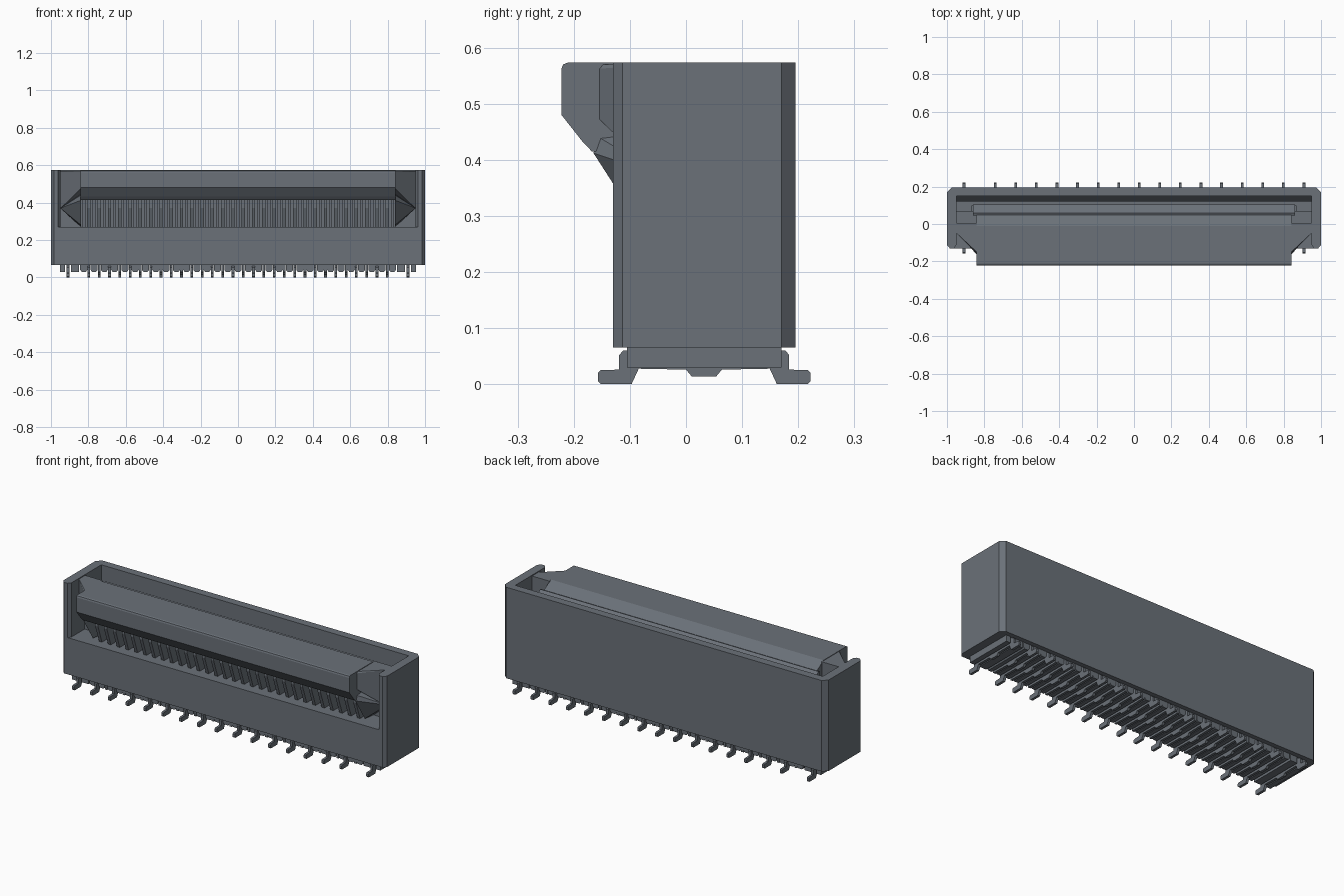
import bpy, bmesh
from mathutils import Vector

if "Cube" in bpy.data.objects:
    bpy.data.objects.remove(bpy.data.objects["Cube"], do_unlink=True)

grey = bpy.data.materials.new("slate grey plastic")
grey.use_nodes = True
COLOR = (0.145, 0.165, 0.19, 1)
grey.diffuse_color = COLOR
grey.node_tree.nodes["Principled BSDF"].inputs["Base Color"].default_value = COLOR


def add_prism(bm, pts, a, b, axis):
    """Extrude a polygon from a to b; axis 'x' takes (y, z), 'z' takes (x, y)."""
    def place(p, t):
        return Vector((t, p[0], p[1])) if axis == "x" else Vector((p[0], p[1], t))
    lo = [bm.verts.new(place(p, a)) for p in pts]
    hi = [bm.verts.new(place(p, b)) for p in pts]
    n = len(pts)
    bm.faces.new(lo[::-1])
    bm.faces.new(hi)
    for i in range(n):
        j = (i + 1) % n
        bm.faces.new((lo[i], lo[j], hi[j], hi[i]))


def add_box(bm, x0, x1, y0, y1, z0, z1):
    add_prism(bm, [(x0, y0), (x1, y0), (x1, y1), (x0, y1)], z0, z1, "z")


def add_hull(bm, pts):
    vs = [bm.verts.new(p) for p in pts]
    bmesh.ops.convex_hull(bm, input=vs)


def finish(bm, name):
    bmesh.ops.recalc_face_normals(bm, faces=bm.faces)
    me = bpy.data.meshes.new(name)
    bm.to_mesh(me)
    bm.free()
    me.materials.append(grey)
    ob = bpy.data.objects.new(name, me)
    bpy.context.collection.objects.link(ob)
    return ob


PITCH = 0.055
contacts = [-0.797 + PITCH * i for i in range(30)]

# Surrounding wall: U-shaped plan with chamfered corners
bm = bmesh.new()
half = [(0.95, 0.15), (0.95, -0.113), (0.962, -0.13), (0.985, -0.13),
        (1.0, -0.113), (1.0, 0.17), (0.975, 0.195)]
plan = half + [(-x, y) for x, y in half[::-1]]
add_prism(bm, plan, 0.27, 0.573, "z")
finish(bm, "housing_wall")

# Solid lower housing with the same outer outline
bm = bmesh.new()
half = [(0.985, -0.13), (1.0, -0.113), (1.0, 0.17), (0.975, 0.195)]
add_prism(bm, half + [(-x, y) for x, y in half[::-1]], 0.065, 0.27, "z")
finish(bm, "housing_base")

# Sloped lip inside the back wall
bm = bmesh.new()
add_prism(bm, [(0.151, 0.27), (0.12, 0.27), (0.12, 0.43), (0.151, 0.47)], -0.95, 0.95, "x")
finish(bm, "back_wall_lip")

# Backing block behind the contacts, and upright fins of the insertion slot
bm = bmesh.new()
add_box(bm, -0.87, 0.87, 0.0, 0.10, 0.27, 0.45)
finish(bm, "slot_backing")
bm = bmesh.new()
for x in contacts:
    add_prism(bm, [(-0.075, 0.27), (0.01, 0.27), (0.01, 0.43), (-0.11, 0.43), (-0.11, 0.37)],
              x - 0.009, x + 0.009, "x")
for i in range(31):
    x = -0.8245 + PITCH * i
    add_prism(bm, [(-0.04, 0.27), (0.01, 0.27), (0.01, 0.43), (-0.05, 0.43)],
              x - 0.008, x + 0.008, "x")
finish(bm, "slot_fins")

# Flip lock bar
bm = bmesh.new()
bar = [(-0.222, 0.48), (-0.222, 0.562), (-0.219, 0.57), (-0.211, 0.573), (-0.01, 0.573),
       (0.05, 0.535), (0.05, 0.415), (-0.09, 0.415), (-0.09, 0.34), (-0.10, 0.335),
       (-0.13, 0.367), (-0.165, 0.412), (-0.185, 0.435)]
bar = [p for p in bar if p[1] > 0.41] 
bar.insert(-2, (-0.155, 0.415))
bar = [(-0.222, 0.48), (-0.222, 0.562), (-0.219, 0.57), (-0.211, 0.573), (-0.01, 0.573),
       (0.05, 0.535), (0.05, 0.415), (-0.168, 0.415), (-0.185, 0.433)]
add_prism(bm, bar, -0.843, 0.843, "x")
finish(bm, "lock_bar")
bm = bmesh.new()
add_prism(bm, [(0.045, 0.43), (0.045, 0.535), (0.058, 0.54), (0.104, 0.505), (0.104, 0.43)],
          -0.86, 0.86, "x")
finish(bm, "lock_bar_back_edge")

# Lock wings, pivots and slanted guides at both ends
for s, side in ((1, "left"), (-1, "right")):
    bm = bmesh.new()
    add_hull(bm, [(s * x, y, z) for x, y, z in (
        (0.84, -0.157, 0.562), (0.84, -0.15, 0.57), (0.84, -0.157, 0.475),
        (0.948, -0.05, 0.57), (0.948, -0.05, 0.37), (0.84, 0.005, 0.57),
        (0.948, 0.005, 0.57), (0.84, 0.005, 0.37), (0.948, 0.005, 0.37))])
    finish(bm, side + "_lock_wing")
    bm = bmesh.new()
    add_hull(bm, [(s * x, y, z) for x, y, z in (
        (0.84, -0.13, 0.367), (0.84, -0.165, 0.412), (0.84, -0.155, 0.44),
        (0.84, -0.08, 0.28), (0.95, -0.04, 0.37), (0.84, 0.02, 0.27),
        (0.95, 0.02, 0.37), (0.84, 0.02, 0.46))])
    finish(bm, side + "_slot_guide")
    bm = bmesh.new()
    x0, x1 = sorted((s * 0.84, s * 0.95))
    add_box(bm, x0, x1, 0.004, 0.07, 0.27, 0.49)
    finish(bm, side + "_pivot_block")

# Underside: end feet and a row of rounded ribs
bm = bmesh.new()
for x in [-0.8245 + PITCH * i for i in range(31)]:
    add_prism(bm, [(x - 0.019, -0.105), (x + 0.019, -0.105), (x + 0.019, 0.17), (x - 0.019, 0.17)],
              0.04, 0.07, "z")
    add_hull(bm, [(x + dx, y, z) for y in (-0.105, 0.17)
                  for dx, z in ((-0.019, 0.04), (0.019, 0.04), (-0.011, 0.03), (0.011, 0.03))])
for s in (1, -1):
    for a, b in ((0.925, 0.953), (0.85, 0.893)):
        x0, x1 = sorted((s * a, s * b))
        add_box(bm, x0, x1, -0.105, 0.17, 0.03, 0.07)
finish(bm, "underside_ribs")

# Contact strips running through the underside, with a small central foot
bm = bmesh.new()
strip = [(-0.105, 0.07), (-0.105, 0.028), (0.0, 0.026), (0.01, 0.014),
         (0.054, 0.014), (0.064, 0.026), (0.17, 0.028), (0.17, 0.07)]
for x in contacts + [-0.909, 0.909]:
    add_prism(bm, strip, x - 0.007, x + 0.007, "x")
finish(bm, "contact_strips")

# Solder legs: alternating front and back rows plus one at each corner
front_leg = [(-0.152, 0.0), (-0.097, 0.0), (-0.085, 0.026), (-0.085, 0.06), (-0.112, 0.06),
             (-0.119, 0.052), (-0.119, 0.026), (-0.152, 0.025), (-0.157, 0.02), (-0.157, 0.005)]
back_leg = [(0.065 - y, z) for y, z in front_leg]
for name, leg, xs in (("front_solder_legs", front_leg, contacts[0::2][:15]),
                      ("back_solder_legs", back_leg, contacts[1::2])):
    bm = bmesh.new()
    for x in [-0.909] + xs + [0.909]:
        add_prism(bm, leg, x - 0.007, x + 0.007, "x")
    finish(bm, name)
